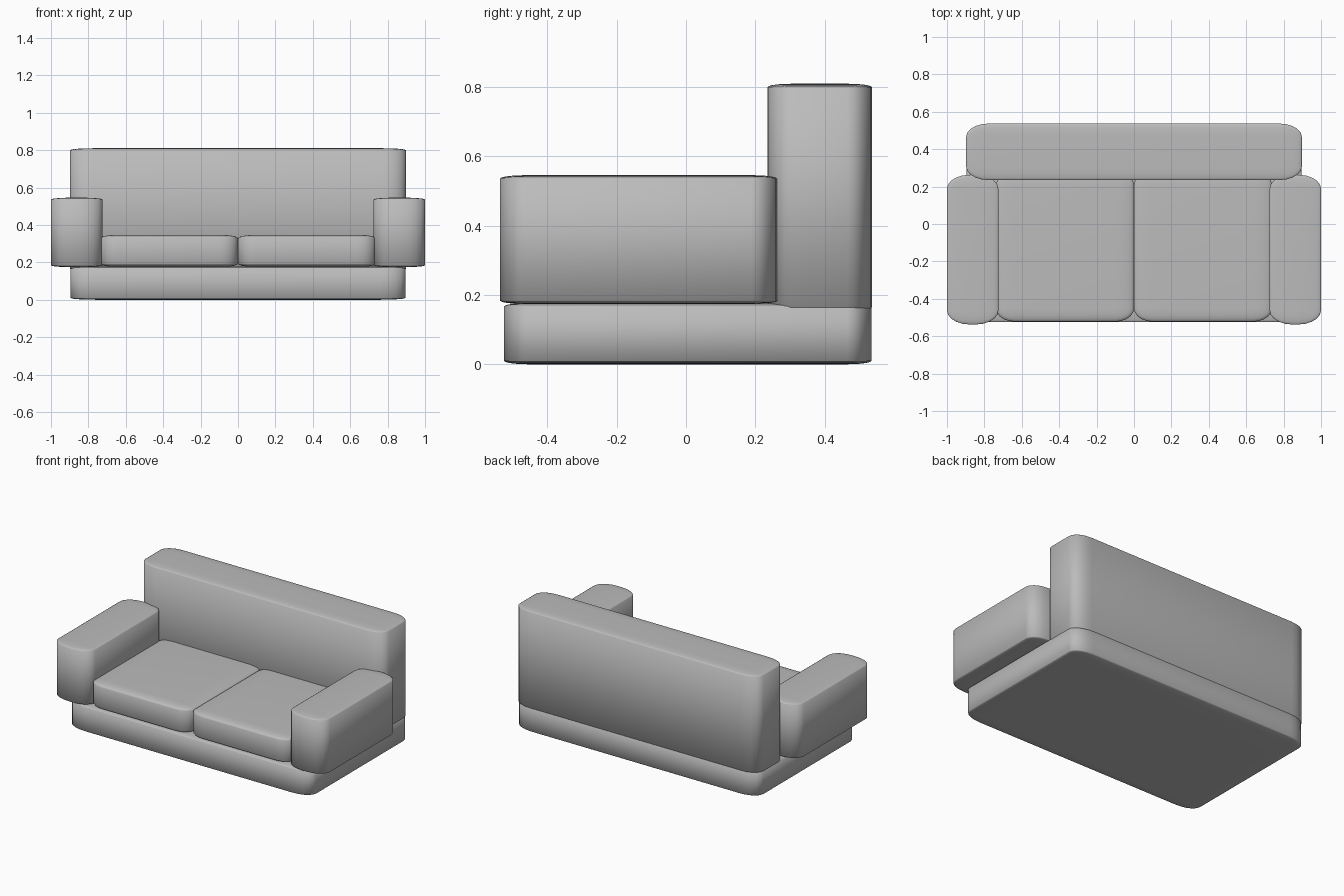
import bpy
import bmesh

cube = bpy.data.objects.get("Cube")
if cube:
    bpy.data.objects.remove(cube, do_unlink=True)

fabric = bpy.data.materials.new("grey fabric")
fabric.use_nodes = True
grey = (0.5, 0.5, 0.5, 1)
fabric.diffuse_color = grey
fabric.node_tree.nodes["Principled BSDF"].inputs["Base Color"].default_value = grey


def cushion(name, low, high, radii):
    """Box between two corners whose edges are rounded by a different radius per axis."""
    bm = bmesh.new()
    bmesh.ops.create_cube(bm, size=1)
    size = [b - a for a, b in zip(low, high)]
    # Bevel in a space where all radii are one, then stretch back
    for v in bm.verts:
        v.co = [c * s / r for c, s, r in zip(v.co, size, radii)]
    bmesh.ops.bevel(bm, geom=bm.edges[:], offset=1, offset_type='OFFSET',
                    segments=5, profile=0.5, affect='EDGES')
    for v in bm.verts:
        v.co = [c * r + (a + b) / 2 for c, r, a, b in zip(v.co, radii, low, high)]
    for f in bm.faces:
        f.smooth = True
    mesh = bpy.data.meshes.new(name)
    bm.to_mesh(mesh)
    bm.free()
    mesh.materials.append(fabric)
    bpy.context.collection.objects.link(bpy.data.objects.new(name, mesh))


# Base and backrest
cushion("base", (-0.895, -0.525, 0), (0.895, 0.535, 0.177), (0.13, 0.07, 0.01))
cushion("backrest", (-0.897, 0.235, 0.155), (0.897, 0.537, 0.81), (0.12, 0.07, 0.01))

# Seat cushions and armrests, one per side
for side, sign in (("left", 1), ("right", -1)):
    def pair(name, inner, outer, y, z, radii):
        xs = sorted((inner * sign, outer * sign))
        cushion(f"{side}_{name}", (xs[0], y[0], z[0]), (xs[1], y[1], z[1]), radii)

    pair("seat_cushion", 0, 0.737, (-0.522, 0.28), (0.175, 0.347), (0.1, 0.07, 0.018))
    pair("armrest", 0.725, 1, (-0.537, 0.263), (0.174, 0.546), (0.12, 0.075, 0.01))
